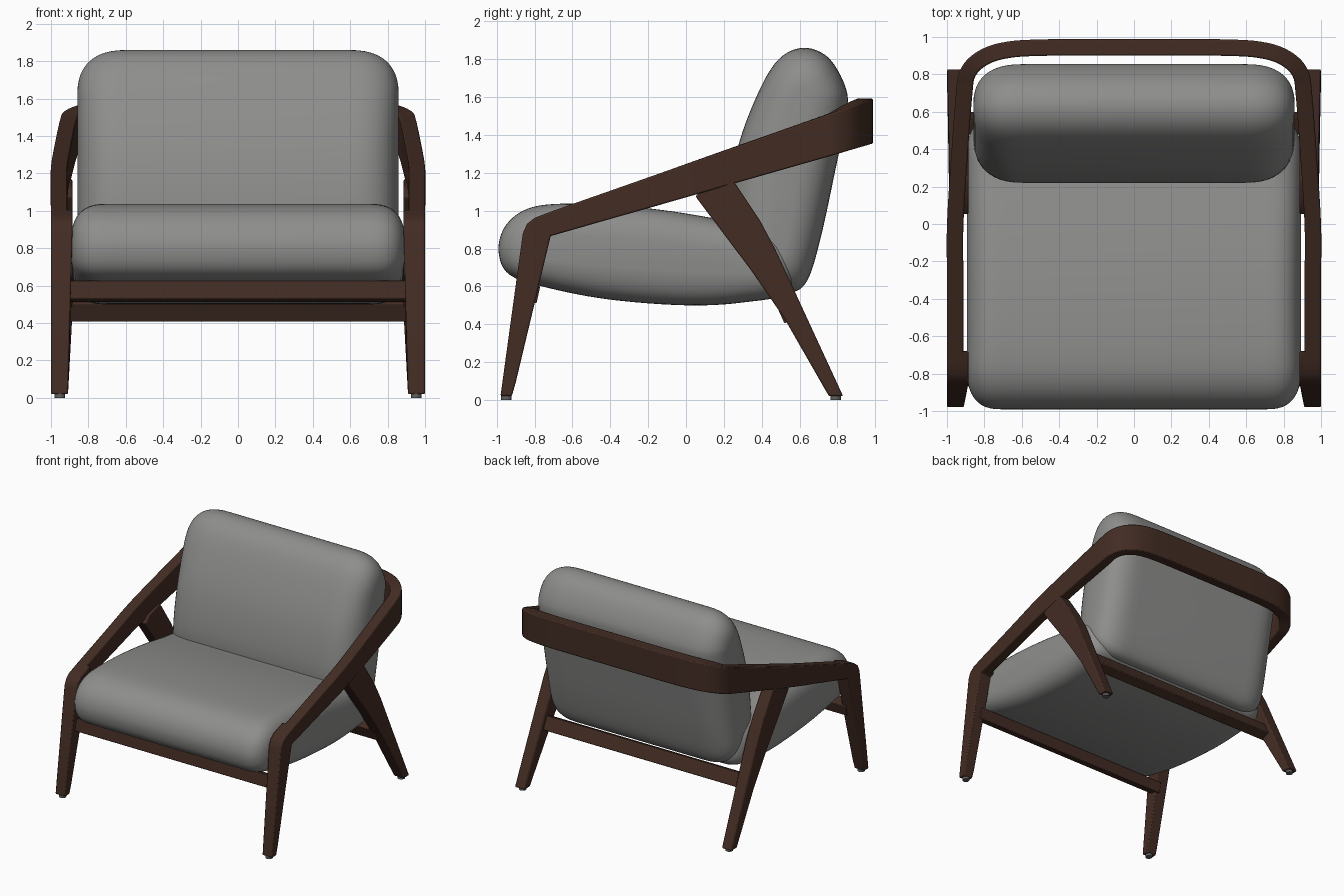
import bpy, bmesh, math
from mathutils import Vector

cube = bpy.data.objects.get("Cube")
if cube:
    bpy.data.objects.remove(cube, do_unlink=True)


def material(name, rgb):
    m = bpy.data.materials.new(name)
    m.use_nodes = True
    m.diffuse_color = (*rgb, 1)
    m.node_tree.nodes["Principled BSDF"].inputs["Base Color"].default_value = (*rgb, 1)
    return m


WOOD = material("dark walnut", (0.055, 0.025, 0.017))
FABRIC = material("grey fabric", (0.27, 0.27, 0.265))
GLIDE = material("glide grey", (0.12, 0.12, 0.12))


def loft(name, rings, mat, bevel=0.0, angle=35):
    """Skin a row of equal closed rings and cap both ends."""
    bm = bmesh.new()
    rows = [[bm.verts.new(p) for p in ring] for ring in rings]
    n = len(rows[0])
    for a, b in zip(rows, rows[1:]):
        for i in range(n):
            j = (i + 1) % n
            bm.faces.new((a[i], a[j], b[j], b[i]))
    bm.faces.new(rows[0])
    bm.faces.new(rows[-1])
    bmesh.ops.recalc_face_normals(bm, faces=bm.faces)
    mesh = bpy.data.meshes.new(name)
    bm.to_mesh(mesh)
    bm.free()
    mesh.materials.append(mat)
    ob = bpy.data.objects.new(name, mesh)
    bpy.context.collection.objects.link(ob)
    bpy.ops.object.select_all(action="DESELECT")
    ob.select_set(True)
    bpy.context.view_layer.objects.active = ob
    bpy.ops.object.shade_smooth_by_angle(angle=math.radians(angle))
    if bevel:
        mod = ob.modifiers.new("soft edges", "BEVEL")
        mod.width = bevel
        mod.segments = 2
        mod.limit_method = "ANGLE"
        mod.angle_limit = math.radians(40)
    return ob


def smooth_curve(pts, steps, closed):
    """Catmull-Rom curve through the points."""
    pts = [Vector(p) for p in pts]
    n = len(pts)
    pick = (lambda i: pts[i % n]) if closed else (lambda i: pts[min(max(i, 0), n - 1)])
    out = []
    for i in range(n if closed else n - 1):
        a, b, c, d = (pick(i + k) for k in (-1, 0, 1, 2))
        for s in range(steps):
            t = s / steps
            out.append(0.5 * (2 * b + (c - a) * t + (2 * a - 5 * b + 4 * c - d) * t ** 2
                              + (3 * b - a - 3 * c + d) * t ** 3))
    return out if closed else out + [pts[-1]]


# Cushions: a side profile swept across, closing in on its spine at both ends
def cushion(name, profile, spine, half, radius, power, last):
    prof = smooth_curve(profile, 6, True)
    s0, s1 = (Vector(p) for p in spine)
    axis = s1 - s0

    def ring(x, k):
        pts = []
        for p in prof:
            t = min(max((p - s0).dot(axis) / axis.length_squared, 0), 1)
            q = s0 + axis * t
            q = q + (p - q) * k
            pts.append((x, q.x, q.y))
        return pts

    ends = []
    for i in range(13):
        k = math.cos(math.pi / 2 * i / 12) * (1 - last) + last
        x = half - radius + radius * (1 - k ** power) ** (1 / power)
        ends.append((x, k))
    rings = [ring(-x, k) for x, k in reversed(ends)] + [ring(x, k) for x, k in ends]
    loft(name, rings, FABRIC, angle=60)


cushion("seat_cushion",
        [(-0.99, 0.78), (-0.96, 0.91), (-0.86, 1.0), (-0.7, 1.035), (-0.4, 1.03),
         (-0.1, 1.0), (0.2, 0.95), (0.45, 0.9), (0.56, 0.75), (0.54, 0.57),
         (0.3, 0.515), (0, 0.5), (-0.4, 0.53), (-0.72, 0.59), (-0.93, 0.66)],
        [(-0.74, 0.8), (0.35, 0.73)], 0.895, 0.2, 2.8, 0.3)
cushion("back_cushion",
        [(0.22, 0.98), (0.27, 1.32), (0.38, 1.62), (0.49, 1.8), (0.62, 1.86),
         (0.75, 1.81), (0.84, 1.66), (0.85, 1.52), (0.79, 1.22), (0.71, 0.85),
         (0.64, 0.63), (0.55, 0.57), (0.42, 0.62), (0.27, 0.76)],
        [(0.62, 1.6), (0.48, 0.82)], 0.86, 0.28, 2.6, 0.2)

# Arms and back rail: one bent band that rises towards the back
right = [(1.0, -0.72), (1.0, -0.3), (1.0, 0.0), (0.975, 0.4), (0.952, 0.7),
         (0.935, 0.81), (0.88, 0.89), (0.78, 0.95), (0.64, 0.98), (0.45, 0.988)]
half_path = smooth_curve(right, 4, False)
path = half_path + [Vector((-p.x, p.y)) for p in reversed(half_path)]
band = []
for i, p in enumerate(path):
    d = (path[min(i + 1, len(path) - 1)] - path[max(i - 1, 0)]).normalized()
    q = p + Vector((-d.y, d.x)) * 0.088
    top, low = (lambda y: 1.0 + 0.351 * (y + 0.7)), (lambda y: 0.87 + 0.286 * (y + 0.7))
    band.append([(p.x, p.y, low(p.y)), (p.x, p.y, top(p.y)),
                 (q.x, q.y, top(p.y)), (q.x, q.y, low(p.y))])
loft("arms_and_back_rail", band, WOOD, 0.008)


# Legs: side profiles with a slight taper in width
def leg(name, side, profile, lean):
    outer = [(side * (1.0 - lean * z), y, z) for y, z in profile]
    inner = [(side * (0.91 - 0.025 * min(z / 0.45, 1)), y, z) for y, z in profile]
    loft(name, [outer, inner], WOOD, 0.008)


front_profile = [(-0.98, 0.02), (-0.92, 0.02), (-0.9, 0.09), (-0.715, 0.866), (-0.68, 0.878),
                 (-0.68, 1.007), (-0.74, 0.985), (-0.8, 0.962), (-0.84, 0.93), (-0.862, 0.88)]
back_profile = [(0.83, 0.02), (0.755, 0.02), (0.52, 0.43), (0.34, 0.69), (0.05, 1.075),
                (0.1, 1.13), (0.24, 1.17), (0.265, 1.137), (0.39, 0.95), (0.47, 0.8)]
for side, label in ((1, "left"), (-1, "right")):
    leg("front_leg_" + label, side, front_profile, 0)
    leg("back_leg_" + label, side, back_profile, 0.012)
    # Round glides under the feet
    for y, end in ((-0.95, "front"), (0.79, "back")):
        bpy.ops.mesh.primitive_cylinder_add(vertices=20, radius=0.028, depth=0.03,
                                            location=(side * 0.952, y, 0.015))
        bpy.context.object.name = f"{end}_glide_{label}"
        bpy.context.object.data.materials.append(GLIDE)


# Crossbars between the legs
def crossbar(name, profile):
    loft(name, [[(x, y, z) for y, z in profile] for x in (-0.93, 0.93)], WOOD, 0.006)


crossbar("front_crossbar", [(-0.87, 0.53), (-0.79, 0.51), (-0.77, 0.6), (-0.85, 0.63)])
crossbar("back_crossbar", [(0.52, 0.405), (0.6, 0.435), (0.555, 0.54), (0.475, 0.505)])
